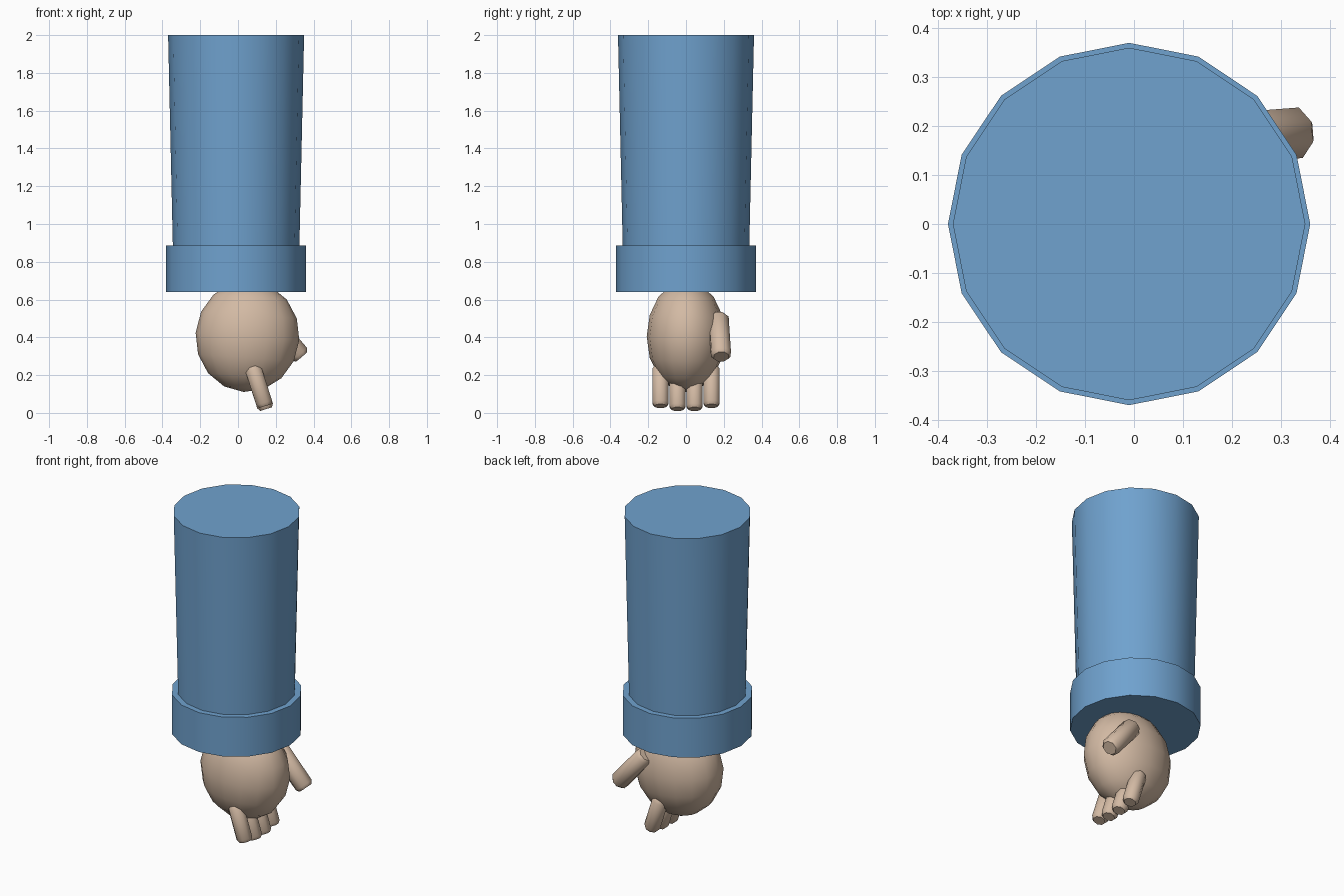
import bpy, bmesh, math
from mathutils import Vector, Matrix

if "Cube" in bpy.data.objects:
    bpy.data.objects.remove(bpy.data.objects["Cube"])


def material(name, rgb):
    m = bpy.data.materials.new(name)
    m.diffuse_color = (*rgb, 1)
    m.use_nodes = True
    m.node_tree.nodes["Principled BSDF"].inputs["Base Color"].default_value = m.diffuse_color
    return m


BLUE = material("sleeve blue", (0.16, 0.36, 0.62))
SKIN = material("skin", (0.65, 0.49, 0.37))


def finish(name, bm, mat, angle):
    bmesh.ops.recalc_face_normals(bm, faces=bm.faces)
    me = bpy.data.meshes.new(name)
    bm.to_mesh(me)
    bm.free()
    me.materials.append(mat)
    ob = bpy.data.objects.new(name, me)
    bpy.context.collection.objects.link(ob)
    bpy.ops.object.select_all(action='DESELECT')
    ob.select_set(True)
    bpy.context.view_layer.objects.active = ob
    bpy.ops.object.shade_smooth_by_angle(angle=math.radians(angle))
    return ob


def lathe(name, start, end, profile, sides, mat, angle, turn=0.0):
    """Capped tube along start-end; profile = (distance, radius) pairs."""
    start, end = Vector(start), Vector(end)
    rot = (end - start).to_track_quat('Z', 'Y')
    bm = bmesh.new()
    rings = []
    for d, r in profile:
        ring = []
        for i in range(sides):
            a = 2 * math.pi * (i + turn) / sides
            ring.append(bm.verts.new(start + rot @ Vector((r * math.cos(a), r * math.sin(a), d))))
        rings.append(ring)
    for a, b in zip(rings, rings[1:]):
        for i in range(sides):
            j = (i + 1) % sides
            bm.faces.new((a[i], a[j], b[j], b[i]))
    bm.faces.new(rings[0])
    bm.faces.new(rings[-1])
    return finish(name, bm, mat, angle)


def digit(name, start, end, r):
    length = (Vector(end) - Vector(start)).length
    profile = [(0, r * 0.75), (0.018, r), (length - 0.018, r), (length, r * 0.75)]
    lathe(name, start, end, profile, 8, SKIN, 50, 0.5)


# Sleeve and cuff
CX = -0.01
lathe("sleeve", (CX, 0, 0.75), (CX, 0, 2), [(0, 0.332), (1.25, 0.36)], 16, BLUE, 30)
lathe("cuff", (CX, 0, 0.64), (CX, 0, 0.885), [(0, 0.37), (0.245, 0.37)], 16, BLUE, 30)

# Palm: slightly tilted ellipsoid
bm = bmesh.new()
bmesh.ops.create_uvsphere(bm, u_segments=16, v_segments=8, radius=1)
bm.transform(Matrix.Translation((0.05, 0, 0.405))
             @ Matrix.Rotation(math.radians(4), 4, 'Y')
             @ Matrix.Diagonal((0.275, 0.208, 0.295, 1)))
finish("palm", bm, SKIN, 60)

# Four fingers, the inner pair reaching a little lower
for i, y in enumerate((-0.135, -0.045, 0.045, 0.135)):
    low = 0.016 if i in (1, 2) else 0.0
    digit(f"finger_{i + 1}", (0.077 + low * 0.3, y, 0.245 - low),
          (0.144 + low * 0.3, y, 0.036 - low), 0.047)

# Thumb
digit("thumb", (0.155, 0.172, 0.51), (0.336, 0.186, 0.297), 0.056)
